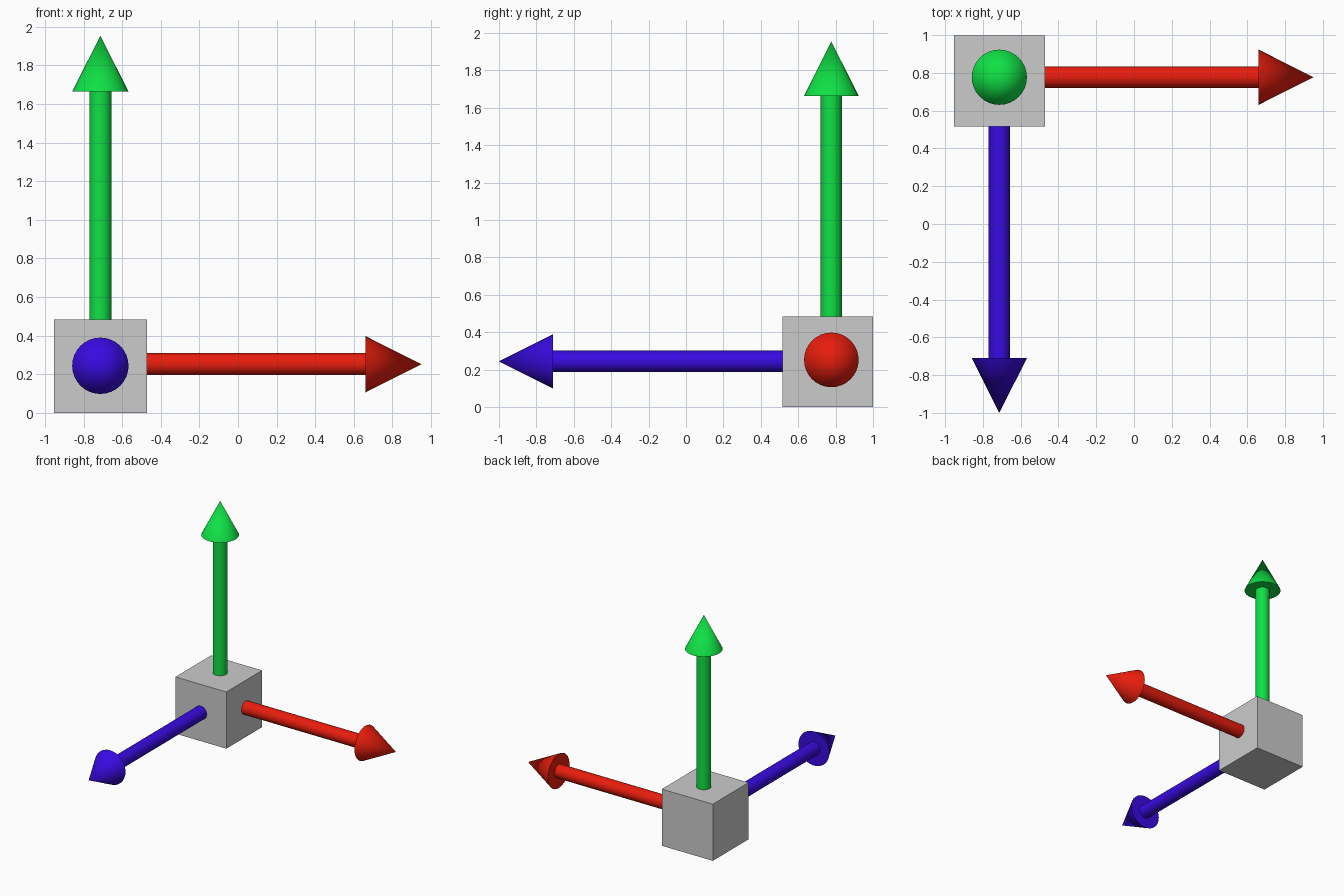
import bpy, math
from mathutils import Vector

if "Cube" in bpy.data.objects:
    bpy.data.objects.remove(bpy.data.objects["Cube"])

SIDES = 32
SHAFT_R, SHAFT_LEN = 0.057, 1.25
HEAD_R, HEAD_LEN = 0.146, 0.29


def paint(obj, name, color):
    mat = bpy.data.materials.new(name)
    mat.diffuse_color = (*color, 1)
    mat.use_nodes = True
    mat.node_tree.nodes["Principled BSDF"].inputs["Base Color"].default_value = mat.diffuse_color
    obj.data.materials.append(mat)


def arrow(name, tip, direction, color):
    """Cylinder shaft and cone head, ending at tip and pointing along direction."""
    tip, d = Vector(tip), Vector(direction)
    rot = d.to_track_quat('Z', 'Y').to_euler()
    base = tip - d * HEAD_LEN
    bpy.ops.mesh.primitive_cylinder_add(vertices=SIDES, radius=SHAFT_R, depth=SHAFT_LEN,
                                        location=base - d * SHAFT_LEN / 2, rotation=rot)
    shaft = bpy.context.object
    shaft.name = name + "_shaft"
    bpy.ops.object.shade_smooth_by_angle(angle=math.radians(40))
    bpy.ops.mesh.primitive_cone_add(vertices=SIDES, radius1=HEAD_R, radius2=0, depth=HEAD_LEN,
                                    location=tip - d * HEAD_LEN / 2, rotation=rot)
    head = bpy.context.object
    head.name = name + "_head"
    bpy.ops.object.shade_smooth_by_angle(angle=math.radians(40))
    for part in (shaft, head):
        paint(part, part.name, color)


# Origin block
bpy.ops.mesh.primitive_cube_add(size=1, location=(-0.712, 0.757, 0.2425))
block = bpy.context.object
block.name = "origin_block"
block.scale = (0.482, 0.483, 0.485)

# Three axis arrows
arrow("right_arrow", (0.95, 0.777, 0.252), (1, 0, 0), (0.8, 0.012, 0.004))
arrow("up_arrow", (-0.713, 0.777, 1.954), (0, 0, 1), (0.005, 0.75, 0.06))
arrow("front_arrow", (-0.713, -1.0, 0.244), (0, -1, 0), (0.04, 0.003, 0.75))
